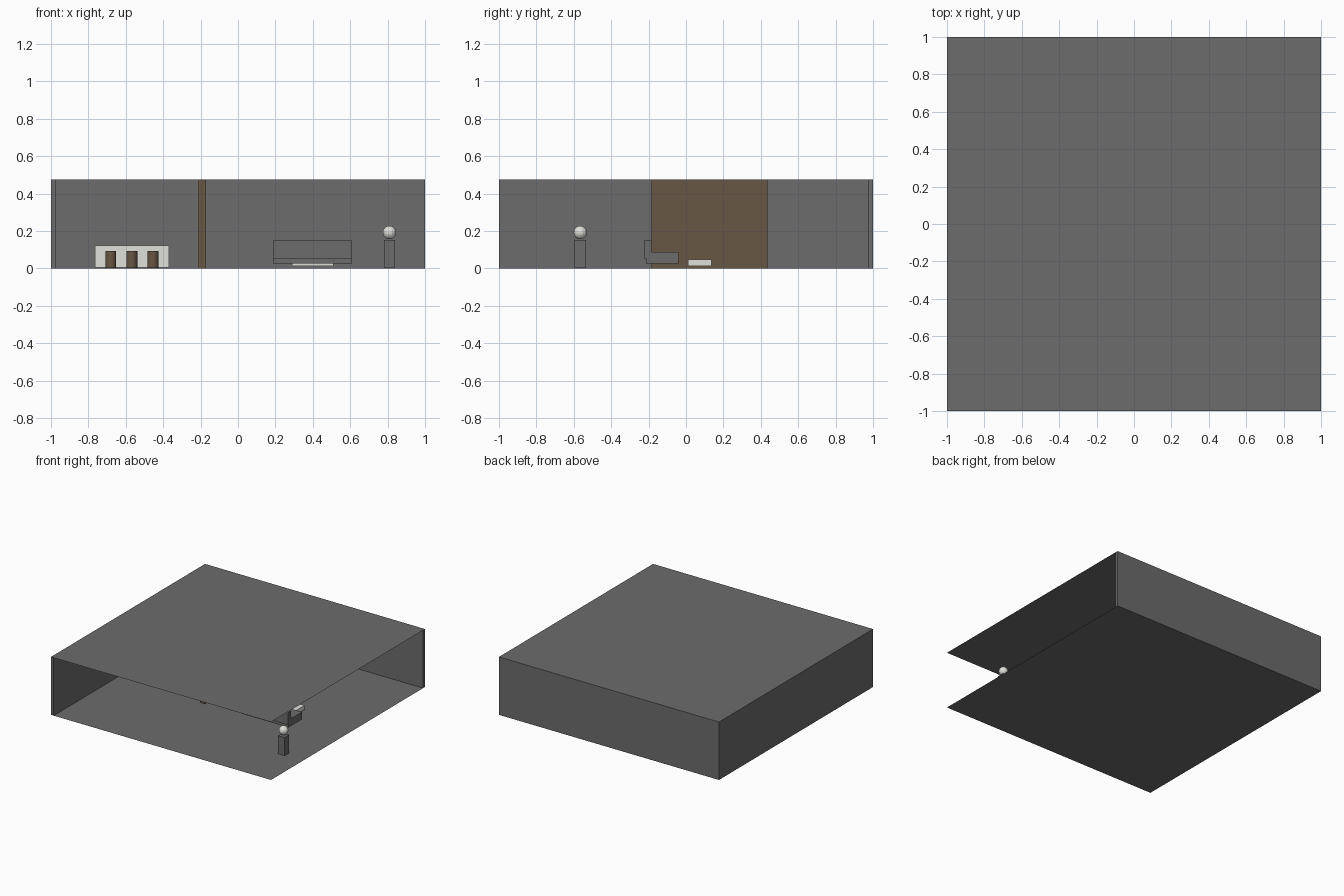
import bpy

if "Cube" in bpy.data.objects:
    bpy.data.objects.remove(bpy.data.objects["Cube"])

H = 0.476  # room height


def material(name, rgb):
    m = bpy.data.materials.new(name)
    m.diffuse_color = (*rgb, 1)
    m.use_nodes = True
    m.node_tree.nodes["Principled BSDF"].inputs["Base Color"].default_value = m.diffuse_color
    return m


GREY = material("dark grey", (0.15, 0.15, 0.15))
BROWN = material("wood brown", (0.14, 0.095, 0.06))
WHITE = material("warm white", (0.75, 0.75, 0.71))


def finish(name, mat):
    ob = bpy.context.object
    ob.name = name
    ob.data.materials.append(mat)
    return ob


def box(name, mat, x, y, z):
    """Box from (min, max) pairs on each axis."""
    bpy.ops.mesh.primitive_cube_add(size=1, location=[sum(r) / 2 for r in (x, y, z)])
    ob = finish(name, mat)
    ob.scale = [r[1] - r[0] for r in (x, y, z)]
    bpy.ops.object.transform_apply(location=False, rotation=False, scale=True)
    return ob


# Room shell, open at the front and the right
for name, z in (("floor", 0), ("ceiling", H)):
    bpy.ops.mesh.primitive_plane_add(size=2, location=(0, 0, z))
    finish(name, GREY)
box("left_wall", GREY, (-1, -0.975), (-1, 0.975), (0, H))
box("back_wall", GREY, (-1, 1), (0.975, 1), (0, H))

# Wooden partition between the two halves
box("partition", BROWN, (-0.21, -0.17), (-0.185, 0.435), (0.0005, H - 0.0005))

# Bar counter with a row of round stools in front
box("bar_counter", WHITE, (-0.765, -0.37), (0.06, 0.19), (0.004, 0.123))
for i in range(3):
    bpy.ops.mesh.primitive_cylinder_add(vertices=32, radius=0.029, depth=0.092,
                                        location=(-0.68 + 0.1125 * i, -0.01, 0.047))
    finish(f"stool_{i + 1}", BROWN)
    bpy.ops.object.shade_smooth_by_angle()

# Sofa facing the back wall, with a low table
box("sofa_seat", GREY, (0.187, 0.61), (-0.215, -0.04), (0.027, 0.087))
box("sofa_back", GREY, (0.187, 0.61), (-0.225, -0.185), (0.052, 0.15))
box("coffee_table", WHITE, (0.29, 0.51), (0.01, 0.135), (0.012, 0.048))

# Pedestal with a ball on top
box("pedestal", GREY, (0.78, 0.84), (-0.595, -0.535), (0.001, 0.151))
bpy.ops.mesh.primitive_uv_sphere_add(segments=16, ring_count=10, radius=0.036,
                                     location=(0.81, -0.565, 0.192))
finish("pedestal_ball", WHITE)
